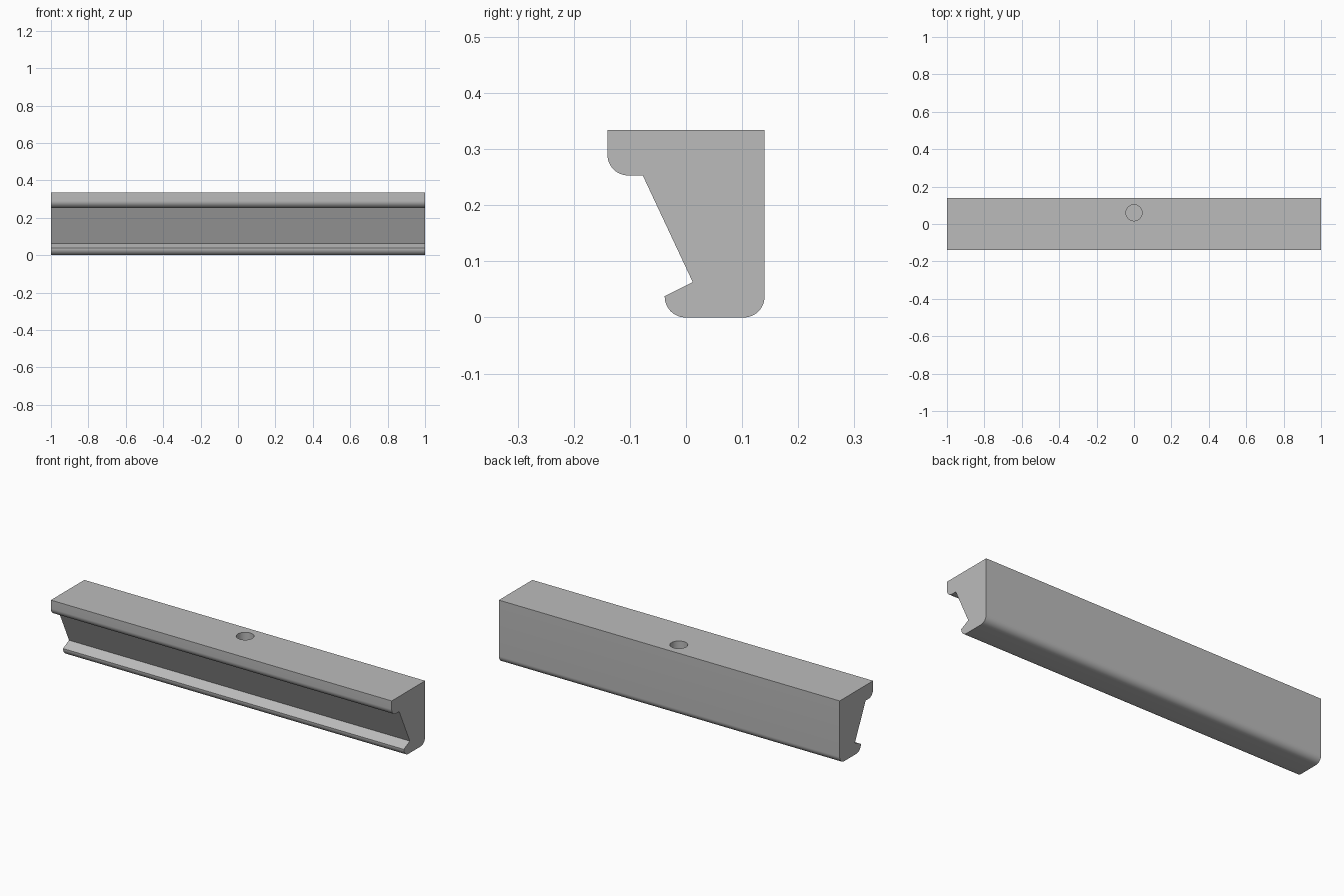
import bpy
import bmesh
from math import cos, sin, radians

if "Cube" in bpy.data.objects:
    bpy.data.objects.remove(bpy.data.objects["Cube"], do_unlink=True)

grey = bpy.data.materials.new("satin grey")
grey.use_nodes = True
colour = (0.5, 0.5, 0.5, 1)
grey.diffuse_color = colour
grey.node_tree.nodes["Principled BSDF"].inputs["Base Color"].default_value = colour

RADIUS = 0.037
HEIGHT = 0.334
BACK = 0.14


def arc(y, z, start, steps=12):
    """Quarter-round corner, counter-clockwise from the start angle."""
    angles = [radians(start + 90 * i / steps) for i in range(steps + 1)]
    return [(y + RADIUS * cos(a), z + RADIUS * sin(a)) for a in angles]


def make_object(name, bm):
    bmesh.ops.recalc_face_normals(bm, faces=bm.faces)
    mesh = bpy.data.meshes.new(name)
    bm.to_mesh(mesh)
    bm.free()
    mesh.materials.append(grey)
    obj = bpy.data.objects.new(name, mesh)
    bpy.context.collection.objects.link(obj)
    return obj


# Rail: side profile with rounded lips and a V-shaped groove, extruded along x
profile = [(BACK, HEIGHT), (-BACK, HEIGHT)]
profile += arc(-BACK + RADIUS, 0.253 + RADIUS, 180)
profile += [(-0.077, 0.253), (0.012, 0.063)]
profile += arc(-0.001, RADIUS + 0.001, 180)[:1]
profile += arc(-0.001, RADIUS, 180)[1:]
profile += arc(BACK - RADIUS, RADIUS, 270)

bm = bmesh.new()
end = bm.faces.new([bm.verts.new((-1, y, z)) for y, z in profile])
sweep = bmesh.ops.extrude_face_region(bm, geom=[end], use_keep_orig=True)
moved = [v for v in sweep["geom"] if isinstance(v, bmesh.types.BMVert)]
bmesh.ops.translate(bm, verts=moved, vec=(2, 0, 0))
rail = make_object("grooved_rail", bm)

# Blind mounting hole in the top
bm = bmesh.new()
bmesh.ops.create_cone(bm, cap_ends=True, segments=48, radius1=0.043,
                      radius2=0.043, depth=0.4)
bmesh.ops.translate(bm, verts=bm.verts, vec=(0, 0.06, HEIGHT))
cutter = make_object("hole_cutter", bm)
cutter.hide_render = True

cut = rail.modifiers.new("mounting hole", "BOOLEAN")
cut.operation = "DIFFERENCE"
cut.solver = "EXACT"
cut.object = cutter

# Apply the cut, then smooth the rounded corners and the hole wall
bpy.ops.object.select_all(action="DESELECT")
rail.select_set(True)
bpy.context.view_layer.objects.active = rail
bpy.ops.object.modifier_apply(modifier=cut.name)
bpy.data.objects.remove(cutter, do_unlink=True)
bpy.ops.object.shade_smooth_by_angle(angle=radians(30))
